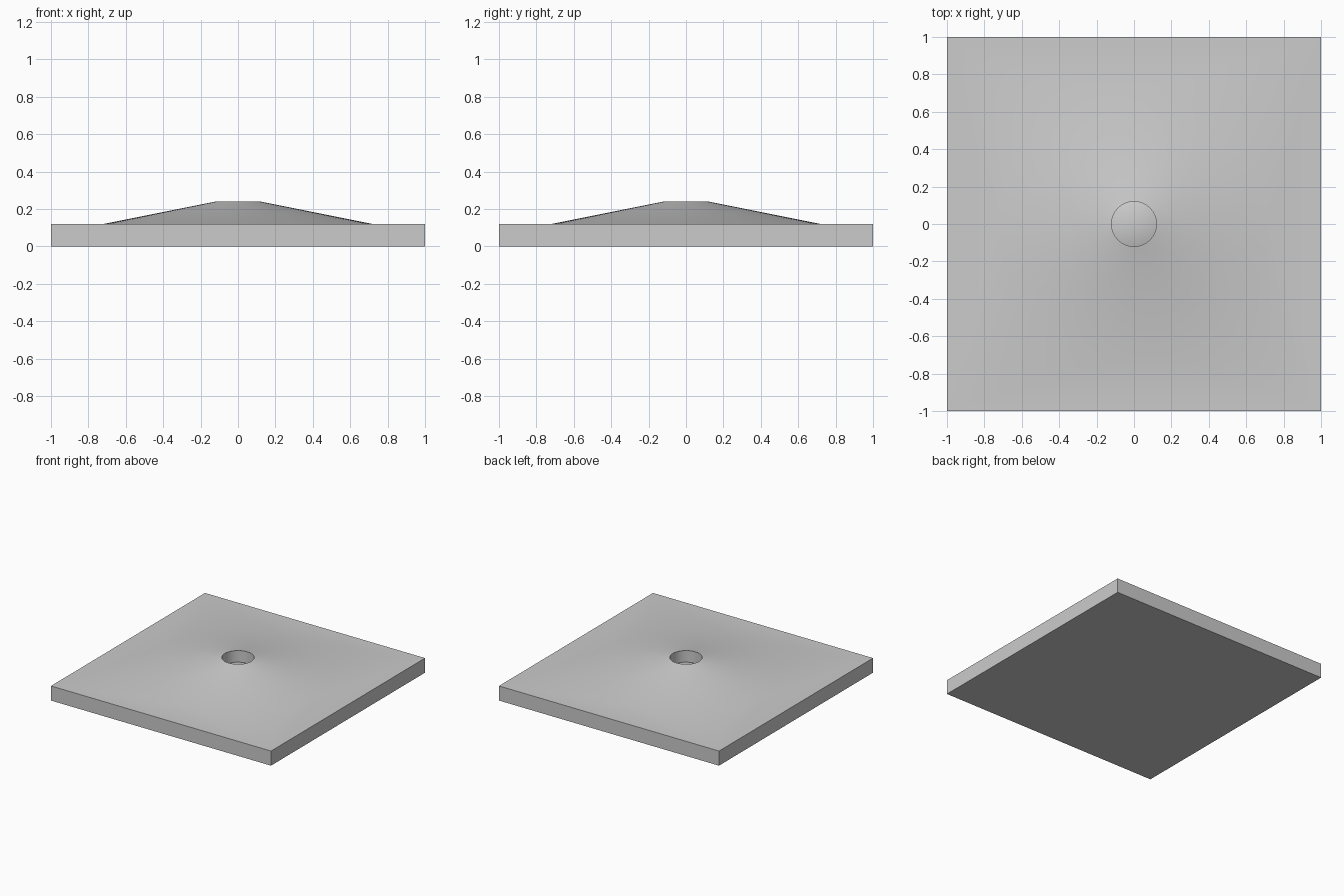
import bpy
import bmesh
from math import cos, sin, pi, radians

if "Cube" in bpy.data.objects:
    bpy.data.objects.remove(bpy.data.objects["Cube"], do_unlink=True)

SEGMENTS = 64
QUARTER = SEGMENTS // 4
SLAB_TOP = 0.12

grey = bpy.data.materials.new("light grey")
grey.use_nodes = True
colour = (0.6, 0.6, 0.6, 1)
grey.diffuse_color = colour
grey.node_tree.nodes["Principled BSDF"].inputs["Base Color"].default_value = colour

bm = bmesh.new()


def ring(radius, z):
    angles = [2 * pi * i / SEGMENTS for i in range(SEGMENTS)]
    return [bm.verts.new((radius * cos(a), radius * sin(a), z)) for a in angles]


def square(z):
    return [bm.verts.new((x, y, z)) for x, y in ((1, 1), (-1, 1), (-1, -1), (1, -1))]


def bridge(outer, inner):
    n = len(outer)
    for i in range(n):
        j = (i + 1) % n
        bm.faces.new((outer[i], outer[j], inner[j], inner[i]))


# Slab: underside and four walls
bottom, corners = square(0), square(SLAB_TOP)
bm.faces.new(bottom[::-1])
bridge(bottom, corners)

# Raised cone, then the round hole down to its floor
base = ring(0.72, SLAB_TOP)
rim = ring(0.12, 0.24)
floor = ring(0.12, 0.145)
bridge(base, rim)
bridge(rim, floor)

# Flat slab top fanned from the corners to the foot of the cone
for i in range(SEGMENTS):
    bm.faces.new((base[i], corners[i // QUARTER], base[(i + 1) % SEGMENTS]))
for k in range(4):
    bm.faces.new((base[k * QUARTER], corners[k - 1], corners[k]))

# Low pointed floor in the hole
tip = bm.verts.new((0, 0, 0.18))
for i in range(SEGMENTS):
    bm.faces.new((floor[i], floor[(i + 1) % SEGMENTS], tip))

bmesh.ops.recalc_face_normals(bm, faces=bm.faces)
mesh = bpy.data.meshes.new("sloped_base")
bm.to_mesh(mesh)
bm.free()
mesh.materials.append(grey)

base_plate = bpy.data.objects.new("sloped_base", mesh)
bpy.context.collection.objects.link(base_plate)
bpy.ops.object.select_all(action="DESELECT")
base_plate.select_set(True)
bpy.context.view_layer.objects.active = base_plate
bpy.ops.object.shade_smooth_by_angle(angle=radians(30))
